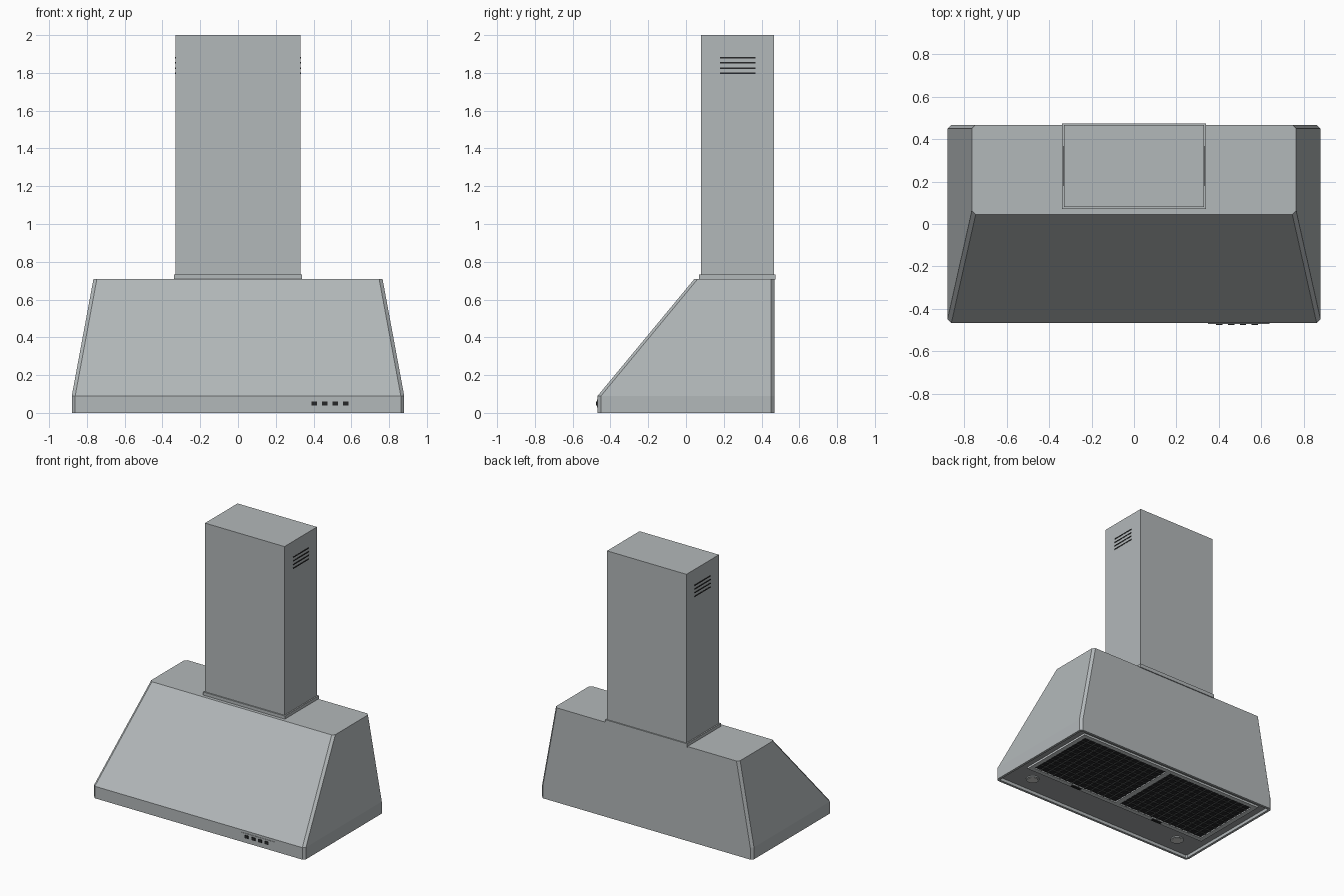
import bpy, bmesh, math

if "Cube" in bpy.data.objects:
    bpy.data.objects.remove(bpy.data.objects["Cube"])


def material(name, r, g, b):
    m = bpy.data.materials.new(name)
    m.diffuse_color = (r, g, b, 1)
    m.use_nodes = True
    m.node_tree.nodes["Principled BSDF"].inputs["Base Color"].default_value = m.diffuse_color
    return m


STEEL = material("brushed steel", 0.45, 0.48, 0.49)
UNDER = material("underside steel", 0.35, 0.37, 0.375)
FRAME = material("pale aluminium", 0.60, 0.63, 0.64)
DARK = material("black", 0.018, 0.019, 0.02)
MESH = material("dark mesh", 0.075, 0.08, 0.082)
LENS = material("lamp glass", 0.65, 0.66, 0.64)


def finish(name, bm, *mats):
    bmesh.ops.recalc_face_normals(bm, faces=bm.faces)
    me = bpy.data.meshes.new(name)
    bm.to_mesh(me)
    bm.free()
    for m in mats:
        me.materials.append(m)
    ob = bpy.data.objects.new(name, me)
    bpy.context.collection.objects.link(ob)
    return ob


def boxes(name, mat, spans):
    """One object made of boxes, each given as (x0, x1, y0, y1, z0, z1)."""
    bm = bmesh.new()
    for x0, x1, y0, y1, z0, z1 in spans:
        vs = bmesh.ops.create_cube(bm, size=1)["verts"]
        for v in vs:
            v.co.x = x1 if v.co.x > 0 else x0
            v.co.y = y1 if v.co.y > 0 else y0
            v.co.z = z1 if v.co.z > 0 else z0
    return finish(name, bm, mat)


def disc(name, mat, x, y, z0, z1, radius):
    bm = bmesh.new()
    bmesh.ops.create_cone(bm, cap_ends=True, segments=32, radius1=radius,
                          radius2=radius, depth=z1 - z0)
    bmesh.ops.translate(bm, verts=bm.verts, vec=(x, y, (z0 + z1) / 2))
    return finish(name, bm, mat)


# Canopy: chamfered rings lofted from the recess, round the rim, to the top
PANEL_Z = 0.024


def ring(bm, hx, y0, y1, z, c):
    pts = [(hx - c, y0), (hx, y0 + c), (hx, y1 - c), (hx - c, y1),
           (-hx + c, y1), (-hx, y1 - c), (-hx, y0 + c), (-hx + c, y0)]
    return [bm.verts.new((x, y, z)) for x, y in pts]


bm = bmesh.new()
rings = [ring(bm, 0.862, -0.450, 0.450, PANEL_Z, 0.010),
         ring(bm, 0.862, -0.450, 0.450, 0.0, 0.010),
         ring(bm, 0.88, -0.468, 0.468, 0.0, 0.018),
         ring(bm, 0.88, -0.468, 0.468, 0.09, 0.018),
         ring(bm, 0.765, 0.045, 0.468, 0.71, 0.018)]
for a, b in zip(rings, rings[1:]):
    for i in range(8):
        j = (i + 1) % 8
        bm.faces.new((a[i], a[j], b[j], b[i]))
bm.faces.new(rings[-1])
panel = bm.faces.new(rings[0])
panel.material_index = 1
finish("canopy", bm, STEEL, UNDER)

# Chimney and its collar
boxes("chimney", STEEL, [(-0.33, 0.33, 0.08, 0.466, 0.70, 2.0)])
boxes("chimney_collar", STEEL, [(-0.34, 0.34, 0.07, 0.475, 0.705, 0.733)])

# Vent slots on both chimney sides
slots = []
for k in range(4):
    z = 1.797 + 0.0277 * k
    for s in (-1, 1):
        xs = sorted((s * 0.325, s * 0.3325))
        slots.append((*xs, 0.18, 0.368, z - 0.004, z + 0.004))
boxes("vent_slots", DARK, slots)

# Control strip and push buttons
boxes("control_strip", STEEL, [(0.35, 0.64, -0.471, -0.465, 0.028, 0.072)])
boxes("buttons", DARK, [(x - 0.015, x + 0.015, -0.476, -0.468, 0.038, 0.060)
                        for x in (0.403, 0.459, 0.514, 0.570)])

# Filter frame with a centre bar
X, Y0, Y1, W = 0.80, -0.215, 0.41, 0.035
FZ = (0.010, PANEL_Z + 0.002)
boxes("filter_frame", FRAME, [
    (-X, X, Y0, Y0 + W, *FZ), (-X, X, Y1 - W, Y1, *FZ),
    (-X, -X + W, Y0 + W, Y1 - W, *FZ), (X - W, X, Y0 + W, Y1 - W, *FZ),
    (-0.02, 0.02, Y0 + W, Y1 - W, *FZ)])

# Two mesh filters: black backing, crossed bars and a pull handle each
for side, s in (("left", -1), ("right", 1)):
    x0, x1 = sorted((s * 0.02, s * (X - W)))
    y0, y1 = Y0 + W, Y1 - W
    boxes(side + "_filter_backing", DARK, [(x0, x1, y0, y1, 0.019, 0.026)])
    bars = []
    for i in range(1, 13):
        x = x0 + (x1 - x0) * i / 13
        bars.append((x - 0.005, x + 0.005, y0, y1, 0.013, 0.020))
    for i in range(1, 10):
        y = y0 + (y1 - y0) * i / 10
        bars.append((x0, x1, y - 0.005, y + 0.005, 0.0135, 0.020))
    boxes(side + "_filter_mesh", MESH, bars)
    boxes(side + "_filter_handle", DARK,
          [(s * 0.37 - 0.04, s * 0.37 + 0.04, -0.205, -0.185, 0.004, 0.012)])

    # Lamp near the front corner
    disc(side + "_lamp_bezel", FRAME, s * 0.665, -0.32, 0.017, 0.026, 0.047)
    disc(side + "_lamp_lens", LENS, s * 0.665, -0.32, 0.014, 0.020, 0.036)
